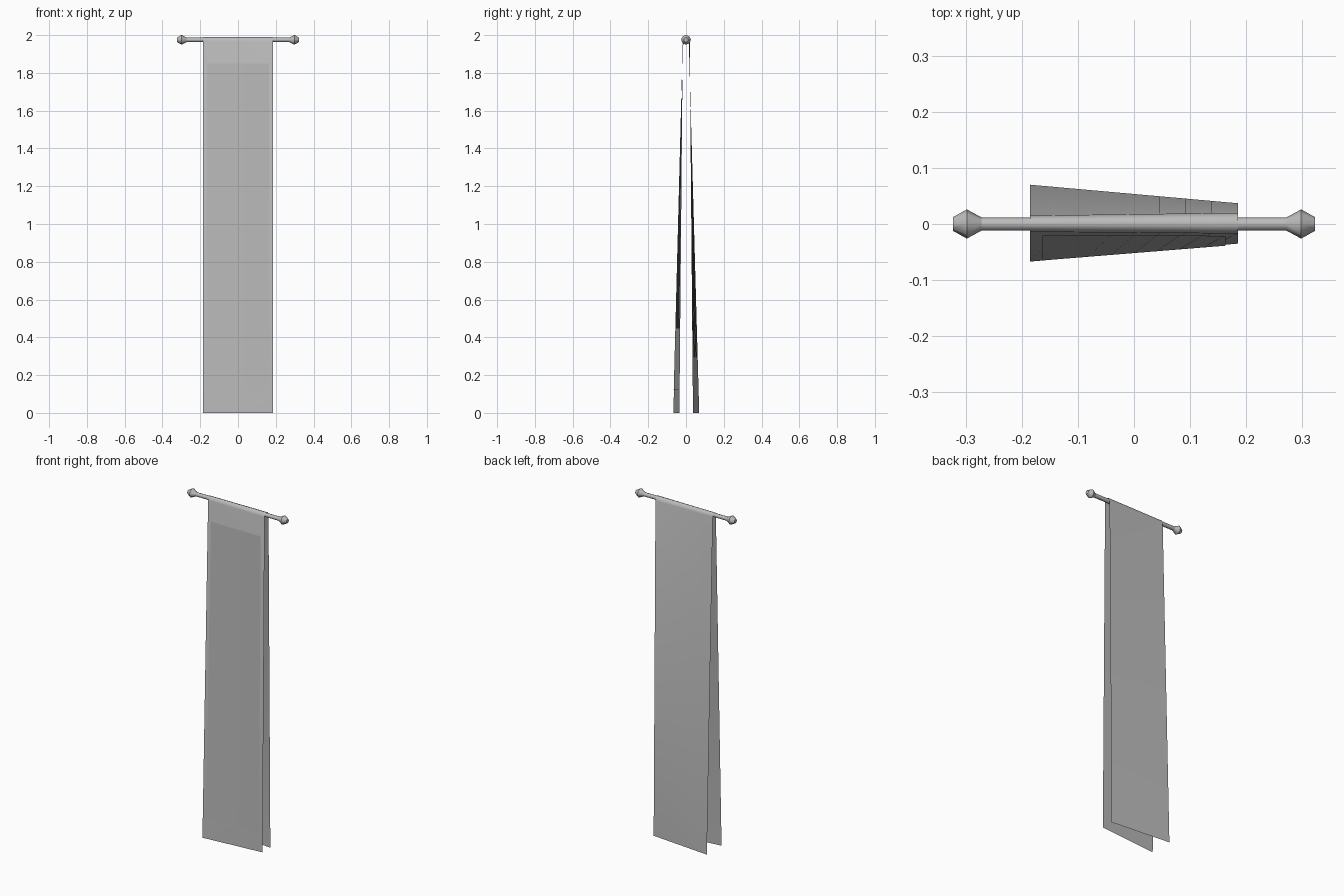
import bpy, bmesh, math
from mathutils import Matrix

if "Cube" in bpy.data.objects:
    bpy.data.objects.remove(bpy.data.objects["Cube"])

grey = bpy.data.materials.new("plain grey")
grey.use_nodes = True
grey.diffuse_color = (0.5, 0.5, 0.5, 1)
grey.node_tree.nodes["Principled BSDF"].inputs["Base Color"].default_value = (0.5, 0.5, 0.5, 1)

POLE_Z, HALF, COLUMNS = 1.975, 0.185, 8


def finish(name, bm, angle=None):
    mesh = bpy.data.meshes.new(name)
    bm.to_mesh(mesh)
    bm.free()
    mesh.materials.append(grey)
    ob = bpy.data.objects.new(name, mesh)
    bpy.context.collection.objects.link(ob)
    if angle is None:
        mesh.shade_smooth()
    else:
        bpy.ops.object.select_all(action='DESELECT')
        ob.select_set(True)
        bpy.context.view_layer.objects.active = ob
        bpy.ops.object.shade_smooth_by_angle(angle=math.radians(angle))
    return ob


def turned(name, profile, sides=8):
    """Closed solid turned around the pole axis from (x, radius) pairs."""
    bm = bmesh.new()
    rings = []
    for x, r in profile:
        turn = [2 * math.pi * i / sides for i in range(sides)]
        rings.append([bm.verts.new((x, r * math.cos(a), POLE_Z + r * math.sin(a))) for a in turn])
    for a, b in zip(rings, rings[1:]):
        for i in range(sides):
            j = (i + 1) % sides
            bm.faces.new((a[i], a[j], b[j], b[i]))
    bm.faces.new(rings[0])
    bm.faces.new(rings[-1])
    bmesh.ops.recalc_face_normals(bm, faces=bm.faces)
    return finish(name, bm, 50)


def sheet(name, rows, half):
    """Strip of cloth; each row gives (y, z) at its right and left edge."""
    bm = bmesh.new()
    grid = []
    for (y0, z0), (y1, z1) in rows:
        line = []
        for i in range(COLUMNS + 1):
            t = i / COLUMNS
            line.append(bm.verts.new((half * (2 * t - 1), y0 + (y1 - y0) * t, z0 + (z1 - z0) * t)))
        grid.append(line)
    for a, b in zip(grid, grid[1:]):
        for i in range(COLUMNS):
            bm.faces.new((a[i], a[i + 1], b[i + 1], b[i]))
    return finish(name, bm)


# Pole and the knobs on its ends
turned("pole", [(-0.28, 0.012), (0.28, 0.012)])
for side, word in ((1, "left"), (-1, "right")):
    turned(word + "_knob", [(side * 0.272, 0.012), (side * 0.298, 0.026), (side * 0.323, 0.012)])

# Cloth folded over the pole, spreading more at the right edge
TOP = 1.968
front_low, front_top = (-0.067, -0.035), (-0.014, -0.017)
back_low, back_top = (0.07, 0.037), (0.015, 0.02)


def row(ys, z):
    return ((ys[0], z), (ys[1], z))


sheet("hanging_cloth", [
    row(front_low, 0), row(front_top, TOP), row((-0.009, -0.011), 1.985),
    row((0, 0), 1.989), row((0.01, 0.013), 1.985), row(back_top, TOP), row(back_low, 0),
], HALF)


# Flat panel lying on the front of the cloth
def panel_row(z):
    t = z / TOP
    ends = [lo + (hi - lo) * t for lo, hi in zip(front_low, front_top)]
    inset = (ends[1] - ends[0]) * 0.06
    return row((ends[0] + inset - 0.003, ends[1] - inset - 0.003), z)


sheet("front_panel", [panel_row(0.12), panel_row(1.85)], 0.163)
